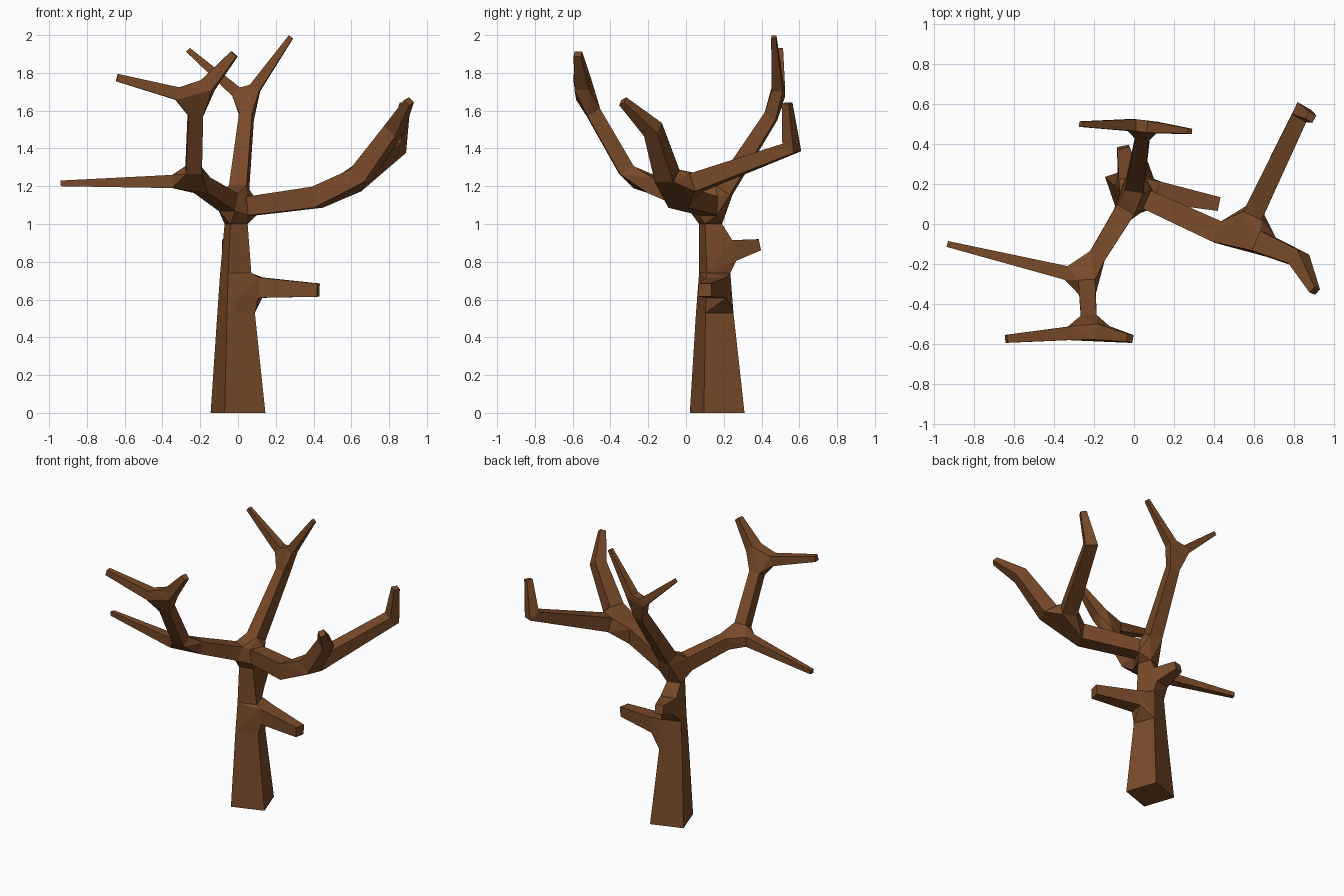
import bpy, bmesh, math
from mathutils import Vector

if "Cube" in bpy.data.objects:
    bpy.data.objects.remove(bpy.data.objects["Cube"])

UP = Vector((0, 0, 1))

# Limb centre lines: x, y, z, half width
limbs = {
    "trunk_low": [(0, .165, 0, .114), (-.01, .152, .53, .078)],
    "trunk_mid": [(-.012, .152, .74, .065)],
    "trunk_top": [(-.01, .13, 1.0, .048)],
    "stub_right": [(.12, .16, .663, .054), (.425, .10, .65, .035)],
    "stub_back": [(-.025, .245, .86, .055), (-.055, .385, .89, .03)],
    # back limb and its two twigs
    "back": [(.005, .20, 1.18, .047), (.045, .45, 1.57, .035)],
    "back_l": [(-.01, .495, 1.70, .030), (-.265, .50, 1.922, .014)],
    "back_r": [(.09, .485, 1.72, .030), (.28, .465, 1.99, .013)],
    # left limb, its side branch, and its rising branch with two twigs
    "left": [(-.05, .06, 1.115, .05), (-.19, -.17, 1.205, .043)],
    "left_side": [(-.34, -.245, 1.225, .035), (-.935, -.10, 1.215, .015)],
    "left_rise": [(-.235, -.315, 1.285, .042), (-.225, -.49, 1.59, .039)],
    "left_twig_l": [(-.32, -.547, 1.69, .034), (-.64, -.575, 1.775, .02)],
    "left_twig_r": [(-.16, -.545, 1.735, .040), (-.02, -.573, 1.90, .02)],
    # right limb and its two bent branches
    "right": [(.07, .12, 1.095, .05), (.42, -.04, 1.142, .056)],
    "right_back": [(.60, .055, 1.22, .05), (.84, .56, 1.405, .041),
                   (.885, .535, 1.64, .021)],
    "right_front": [(.65, -.10, 1.255, .053), (.825, -.175, 1.50, .042),
                    (.905, -.335, 1.65, .02)],
}

# Forks: parent limb (its end), then child limbs (their starts)
forks = [
    ("trunk_low", "trunk_mid", "stub_right"),
    ("trunk_mid", "trunk_top", "stub_back"),
    ("trunk_top", "back", "left", "right"),
    ("back", "back_l", "back_r"),
    ("left", "left_side", "left_rise"),
    ("left_rise", "left_twig_l", "left_twig_r"),
    ("right", "right_back", "right_front"),
]


def square_frames(name):
    """Square cross-sections along a limb, carried along without twist."""
    pts = [Vector(p[:3]) for p in limbs[name]]
    trunk = name.startswith("trunk")
    u, frames = None, []
    for i, p in enumerate(pts):
        if trunk:
            d = UP.copy()
        else:
            d = Vector()
            if i > 0:
                d += (p - pts[i - 1]).normalized()
            if i < len(pts) - 1:
                d += (pts[i + 1] - p).normalized()
            d.normalize()
        if u is None:
            a = math.radians(19)
            u = Vector((math.cos(a), math.sin(a), 0)) if trunk else UP.cross(d)
        u = (u - d * u.dot(d)).normalized()
        v = d.cross(u)
        r = limbs[name][i][3]
        frames.append([p + u * r * a + v * r * b
                       for a, b in ((1, 1), (-1, 1), (-1, -1), (1, -1))])
    return frames


bm = bmesh.new()
frames = {n: square_frames(n) for n in limbs}
parents = {f[0] for f in forks}

# Tapered square limbs
for name, fr in frames.items():
    rings = [[bm.verts.new(c) for c in f] for f in fr]
    for a, b in zip(rings, rings[1:]):
        for i in range(4):
            j = (i + 1) % 4
            bm.faces.new((a[i], a[j], b[j], b[i]))
    if name not in parents:
        bm.faces.new(rings[-1])
    if name == "trunk_low":
        bm.faces.new(rings[0][::-1])

# Faceted joints that wrap the limb ends at each fork
for fork in forks:
    ends = [frames[fork[0]][-1]] + [frames[n][0] for n in fork[1:]]
    hb = bmesh.new()
    owner = {}
    for k, f in enumerate(ends):
        for c in f:
            owner[hb.verts.new(c)] = k
    bmesh.ops.convex_hull(hb, input=hb.verts[:])
    bmesh.ops.recalc_face_normals(hb, faces=hb.faces[:])
    for f in hb.faces:
        if len({owner[v] for v in f.verts}) > 1:
            bm.faces.new([bm.verts.new(v.co) for v in f.verts])
    hb.free()

bmesh.ops.remove_doubles(bm, verts=bm.verts[:], dist=.0005)
loose = [v for v in bm.verts if not v.link_faces]
bmesh.ops.delete(bm, geom=loose, context='VERTS')

mesh = bpy.data.meshes.new("bare_tree")
bm.to_mesh(mesh)
bm.free()
tree = bpy.data.objects.new("bare_tree", mesh)
bpy.context.collection.objects.link(tree)

# Bark colour
bark = bpy.data.materials.new("bark")
bark.diffuse_color = (.19, .068, .022, 1)
bark.use_nodes = True
bark.node_tree.nodes["Principled BSDF"].inputs["Base Color"].default_value = bark.diffuse_color
mesh.materials.append(bark)
